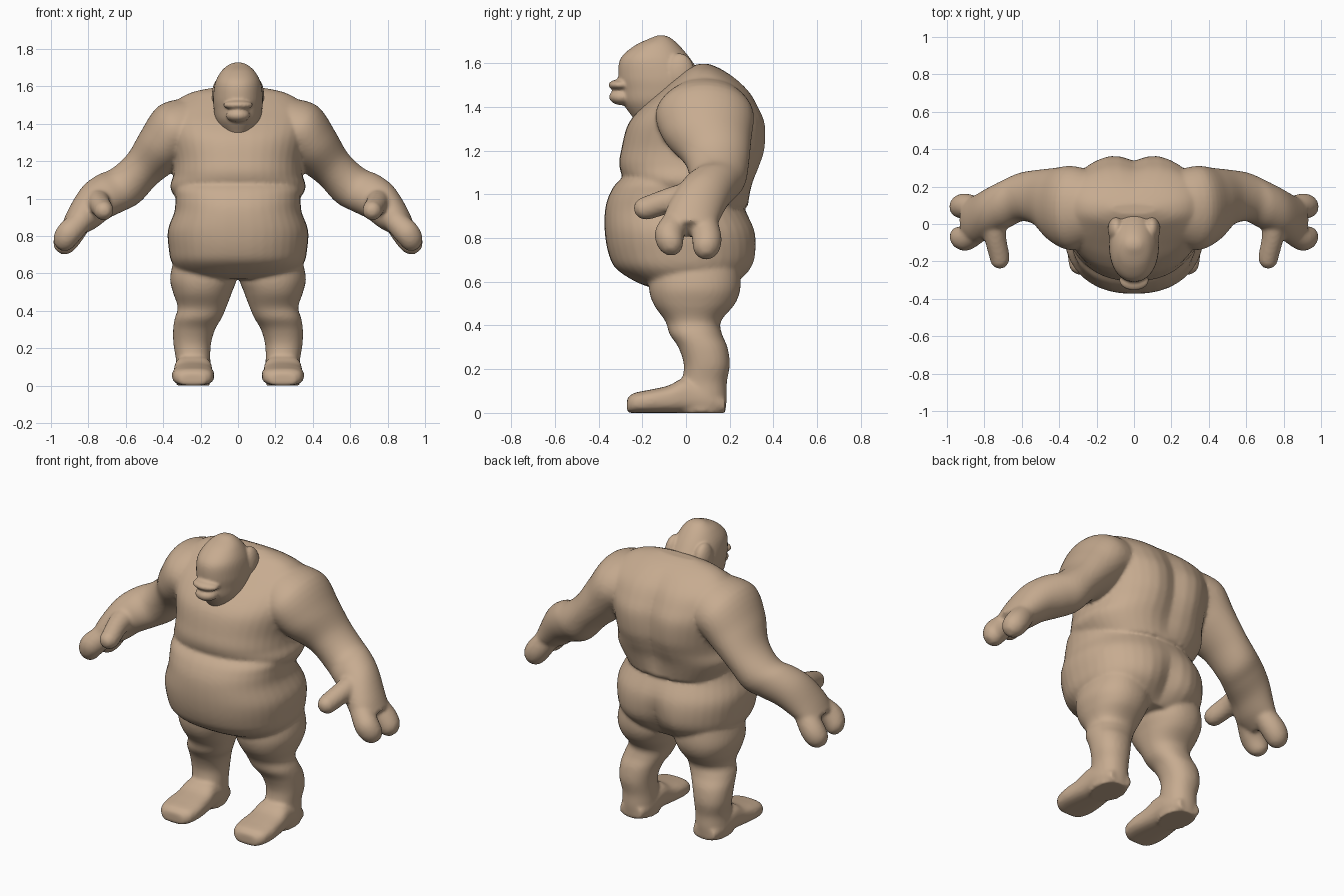
import bpy, bmesh, math
from mathutils import Vector, Matrix

skin = bpy.data.materials.new("tan skin")
skin.diffuse_color = (0.57, 0.41, 0.28, 1)


def smooth_rows(rows, steps=5):
    """Catmull-Rom interpolation of the section parameters."""
    out, n = [], len(rows)
    for i in range(n - 1):
        a, b, c, d = rows[max(i - 1, 0)], rows[i], rows[i + 1], rows[min(i + 2, n - 1)]
        for s in range(steps):
            t = s / steps
            out.append([0.5 * (2 * q + (r - p) * t + (2 * p - 5 * q + 4 * r - w) * t * t
                               + (3 * q - p - 3 * r + w) * t ** 3) for p, q, r, w in zip(a, b, c, d)])
    return out + [list(rows[-1])]


def loft(bm, rings, sign=1):
    """Skin a list of point rings, optionally mirrored across x."""
    vs = [[bm.verts.new((p[0] * sign, p[1], p[2])) for p in r] for r in rings]
    n = len(vs[0])
    faces = [bm.faces.new((a[i], a[(i + 1) % n], b[(i + 1) % n], b[i]))
             for a, b in zip(vs, vs[1:]) for i in range(n)]
    faces += [bm.faces.new(vs[0]), bm.faces.new(vs[-1])]
    bmesh.ops.recalc_face_normals(bm, faces=faces)


def ring(c, u, v, power=2.0, n=40):
    """Superellipse ring around c spanned by u and v."""
    e, pts = 2 / power, []
    for i in range(n):
        a = math.tau * i / n
        ca, sa = math.cos(a), math.sin(a)
        pts.append(Vector(c) + Vector(u) * math.copysign(abs(ca) ** e, ca)
                   + Vector(v) * math.copysign(abs(sa) ** e, sa))
    return pts


def level(row, power=2.3):
    """Horizontal section: z, centre x, half width, front y, back y, groove depth."""
    z, cx, rx, f, b, g = row
    pts = ring((cx, (f + b) / 2, z), (rx, 0, 0), (0, (b - f) / 2, 0), power)
    for p in pts:
        if p.y > (f + b) / 2:
            p.y -= g * math.exp(-(p.x / 0.07) ** 2)
    return pts


def tube(bm, rows, sign):
    """Round limb through rows of x, y, z, radius."""
    rows = smooth_rows(rows)
    d = (Vector(rows[-1][:3]) - Vector(rows[0][:3])).normalized()
    u = d.orthogonal().normalized()
    loft(bm, [ring(r[:3], u * r[3], d.cross(u) * r[3], n=20) for r in rows], sign)


def blob(bm, c, r, tilt=0):
    m = Matrix.Translation(c) @ Matrix.Rotation(tilt, 4, 'X') @ Matrix.Diagonal((*r, 1))
    bmesh.ops.create_uvsphere(bm, u_segments=28, v_segments=18, radius=1, matrix=m)


def finish(bm, name, voxel, rounds):
    """Fuse the overlapping lofts into one smooth skin."""
    me = bpy.data.meshes.new(name)
    bm.to_mesh(me)
    bm.free()
    me.materials.append(skin)
    ob = bpy.data.objects.new(name, me)
    bpy.context.collection.objects.link(ob)
    m = ob.modifiers.new("fuse", 'REMESH')
    m.mode, m.voxel_size, m.use_smooth_shade = 'VOXEL', voxel, True
    m = ob.modifiers.new("soften", 'SMOOTH')
    m.factor, m.iterations = 0.5, rounds
    return ob


body = bmesh.new()
# belly and hips
loft(body, [level(r) for r in smooth_rows([
    (0.57, 0, 0.25, -0.15, 0.20, 0), (0.60, 0, 0.31, -0.23, 0.25, 0.03),
    (0.66, 0, 0.355, -0.32, 0.31, 0.05), (0.73, 0, 0.37, -0.355, 0.332, 0.04),
    (0.83, 0, 0.375, -0.372, 0.322, 0.015), (0.93, 0, 0.34, -0.37, 0.27, 0),
    (1.00, 0, 0.335, -0.35, 0.23, 0), (1.06, 0, 0.33, -0.31, 0.2, 0),
    (1.13, 0, 0.25, -0.22, 0.15, 0)])])
# chest and upper back
loft(body, [level(r) for r in smooth_rows([
    (0.945, 0, 0.29, -0.20, 0.285, 0.0), (1.05, 0, 0.36, -0.275, 0.315, 0.025),
    (1.13, 0, 0.345, -0.305, 0.35, 0.035), (1.21, 0, 0.345, -0.295, 0.375, 0.04),
    (1.32, 0, 0.37, -0.265, 0.375, 0.04), (1.40, 0, 0.39, -0.20, 0.34, 0.03),
    (1.47, 0, 0.385, -0.12, 0.295, 0.02), (1.53, 0, 0.32, -0.05, 0.23, 0.01),
    (1.57, 0, 0.24, 0.0, 0.165, 0), (1.595, 0, 0.12, 0.05, 0.11, 0)])])

for s in (1, -1):
    # leg
    loft(body, [level(r, 2.2) for r in smooth_rows([
        (0.70, 0.185, 0.15, -0.16, 0.24, 0), (0.58, 0.185, 0.178, -0.17, 0.25, 0),
        (0.50, 0.19, 0.158, -0.15, 0.225, 0), (0.42, 0.192, 0.13, -0.095, 0.16, 0),
        (0.36, 0.213, 0.125, -0.075, 0.165, 0), (0.30, 0.235, 0.112, -0.035, 0.19, 0),
        (0.22, 0.245, 0.10, -0.01, 0.20, 0), (0.14, 0.24, 0.092, -0.02, 0.187, 0),
        (0.07, 0.24, 0.095, -0.04, 0.187, 0), (0.0, 0.24, 0.09, -0.04, 0.18, 0)])], s)
    # foot: y, half width, height
    loft(body, [ring((0.24, y, h / 2), (w, 0, 0), (0, 0, h / 2), 2.8) for y, w, h in smooth_rows([
        (0.18, 0.07, 0.07), (0.10, 0.095, 0.12), (0.0, 0.10, 0.16), (-0.08, 0.106, 0.125),
        (-0.17, 0.113, 0.105), (-0.24, 0.10, 0.09), (-0.27, 0.065, 0.065)])], s)
    # arm and palm: x, z, y, depth, thickness, lean
    arm = smooth_rows([
        (0.20, 1.38, 0.09, 0.19, 0.17, 20), (0.33, 1.36, 0.085, 0.225, 0.165, 33),
        (0.42, 1.26, 0.10, 0.20, 0.14, 45), (0.51, 1.16, 0.14, 0.15, 0.112, 45),
        (0.60, 1.07, 0.145, 0.13, 0.117, 40), (0.68, 1.03, 0.11, 0.13, 0.12, 38),
        (0.76, 0.98, 0.07, 0.13, 0.11, 40), (0.83, 0.90, 0.03, 0.13, 0.09, 50),
        (0.89, 0.84, 0.02, 0.115, 0.06, 50)])
    loft(body, [ring((x, y, z), (0, d, 0), (t * math.sin(math.radians(a)), 0, t * math.cos(math.radians(a))))
                for x, z, y, d, t, a in arm], s)
    # two fingers and thumb
    for y0, y1, dz in ((-0.04, -0.075, 0.02), (0.08, 0.095, 0)):
        tube(body, [(0.83, y0, 0.89, 0.06), (0.90, y1, 0.80 + dz, 0.068),
                    (0.94, y1, 0.745 + dz, 0.058), (0.96, y1, 0.715 + dz, 0.025)], s)
    tube(body, [(0.75, 0.02, 0.99, 0.07), (0.74, -0.08, 0.97, 0.058), (0.72, -0.17, 0.94, 0.054),
                (0.715, -0.21, 0.93, 0.046), (0.71, -0.235, 0.925, 0.02)], s)
finish(body, "body", 0.011, 4)

head = bmesh.new()
# skull and jaw
loft(head, [level(r, 2.1) for r in smooth_rows([
    (1.32, 0, 0.05, -0.22, 0.0, 0), (1.36, 0, 0.09, -0.25, 0.06, 0),
    (1.42, 0, 0.12, -0.29, 0.08, 0), (1.48, 0, 0.13, -0.30, 0.08, 0),
    (1.54, 0, 0.133, -0.31, 0.07, 0), (1.62, 0, 0.122, -0.30, 0.02, 0),
    (1.68, 0, 0.09, -0.235, -0.03, 0), (1.715, 0, 0.05, -0.16, -0.07, 0),
    (1.727, 0, 0.02, -0.13, -0.10, 0)])])
# upper lip, chin and neck folds
blob(head, (0, -0.30, 1.50), (0.08, 0.055, 0.026))
blob(head, (0, -0.29, 1.445), (0.065, 0.062, 0.038))
for s in (1, -1):
    blob(head, (0.095 * s, -0.03, 1.55), (0.045, 0.07, 0.095))
finish(head, "head", 0.008, 3)
